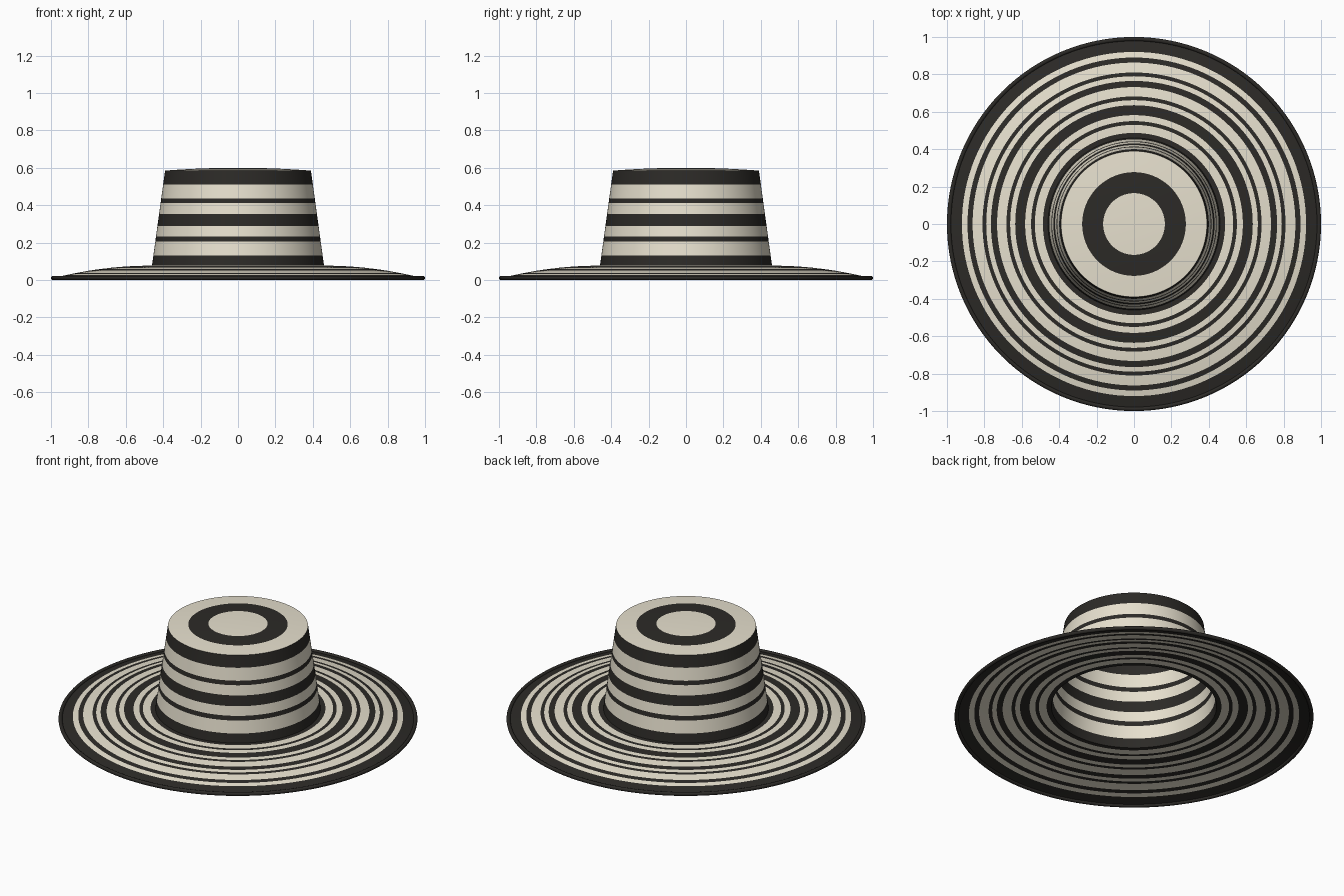
import bpy, bmesh, math

if "Cube" in bpy.data.objects:
    bpy.data.objects.remove(bpy.data.objects["Cube"])

SEG = 128


def material(name, rgb):
    m = bpy.data.materials.new(name)
    m.diffuse_color = (*rgb, 1)
    m.use_nodes = True
    m.node_tree.nodes["Principled BSDF"].inputs["Base Color"].default_value = m.diffuse_color
    return m


STRAW = material("straw", (0.80, 0.75, 0.62))
BLACK = material("black_straw", (0.025, 0.023, 0.02))


def lathe(name, profile, bands, key):
    """Spin (r, z) points, listed centre-out or top-down; colour by dark bands."""
    bm = bmesh.new()
    rings = []
    for r, z in profile:
        rings.append([bm.verts.new((r * math.cos(a), r * math.sin(a), z))
                      for a in (2 * math.pi * k / SEG for k in range(SEG))])
    for i in range(len(rings) - 1):
        mid = (profile[i][key] + profile[i + 1][key]) / 2
        dark = any(lo < mid < hi for lo, hi in bands)
        a, b = rings[i], rings[i + 1]
        for k in range(SEG):
            n = (k + 1) % SEG
            f = bm.faces.new((a[k], b[k], b[n], a[n]))
            f.material_index = int(dark)
            f.smooth = True
    bmesh.ops.remove_doubles(bm, verts=bm.verts, dist=1e-5)
    me = bpy.data.meshes.new(name)
    bm.to_mesh(me)
    bm.free()
    me.materials.append(STRAW)
    me.materials.append(BLACK)
    ob = bpy.data.objects.new(name, me)
    bpy.context.collection.objects.link(ob)
    return ob


# Brim: shallow curve falling outwards, striped in rings
brim_bands = [(0.46, 0.487), (0.53, 0.55), (0.582, 0.635), (0.662, 0.682),
              (0.732, 0.765), (0.79, 0.81), (0.863, 0.89), (0.92, 0.985)]


def brim_z(r):
    t = (r - 0.46) / 0.525
    return 0.077 - 0.066 * t * t


radii = sorted({r for band in brim_bands for r in band})
lathe("brim", [(r, brim_z(r)) for r in radii], brim_bands, 0)

# Crown wall: tapered, open underneath
wall_bands = [(0.077, 0.132), (0.207, 0.234), (0.29, 0.352),
              (0.411, 0.437), (0.512, 0.585)]
heights = sorted({z for band in wall_bands for z in band}, reverse=True)
lathe("crown_wall",
      [(0.46 - 0.07 * (z - 0.077) / 0.508, z) for z in heights], wall_bands, 1)

# Crown top: slight dome with one dark ring
top_bands = [(0.165, 0.277)]
top_radii = [0, 0.06, 0.11, 0.165, 0.22, 0.277, 0.33, 0.39]
lathe("crown_top",
      [(r, 0.6 - 0.015 * (r / 0.39) ** 2) for r in top_radii], top_bands, 0)

# Rolled edge around the brim
bpy.ops.mesh.primitive_torus_add(major_radius=0.989, minor_radius=0.011,
                                 major_segments=SEG, minor_segments=12,
                                 location=(0, 0, 0.011))
rim = bpy.context.object
rim.name = "brim_edge"
rim.data.materials.append(BLACK)
bpy.ops.object.shade_smooth()
